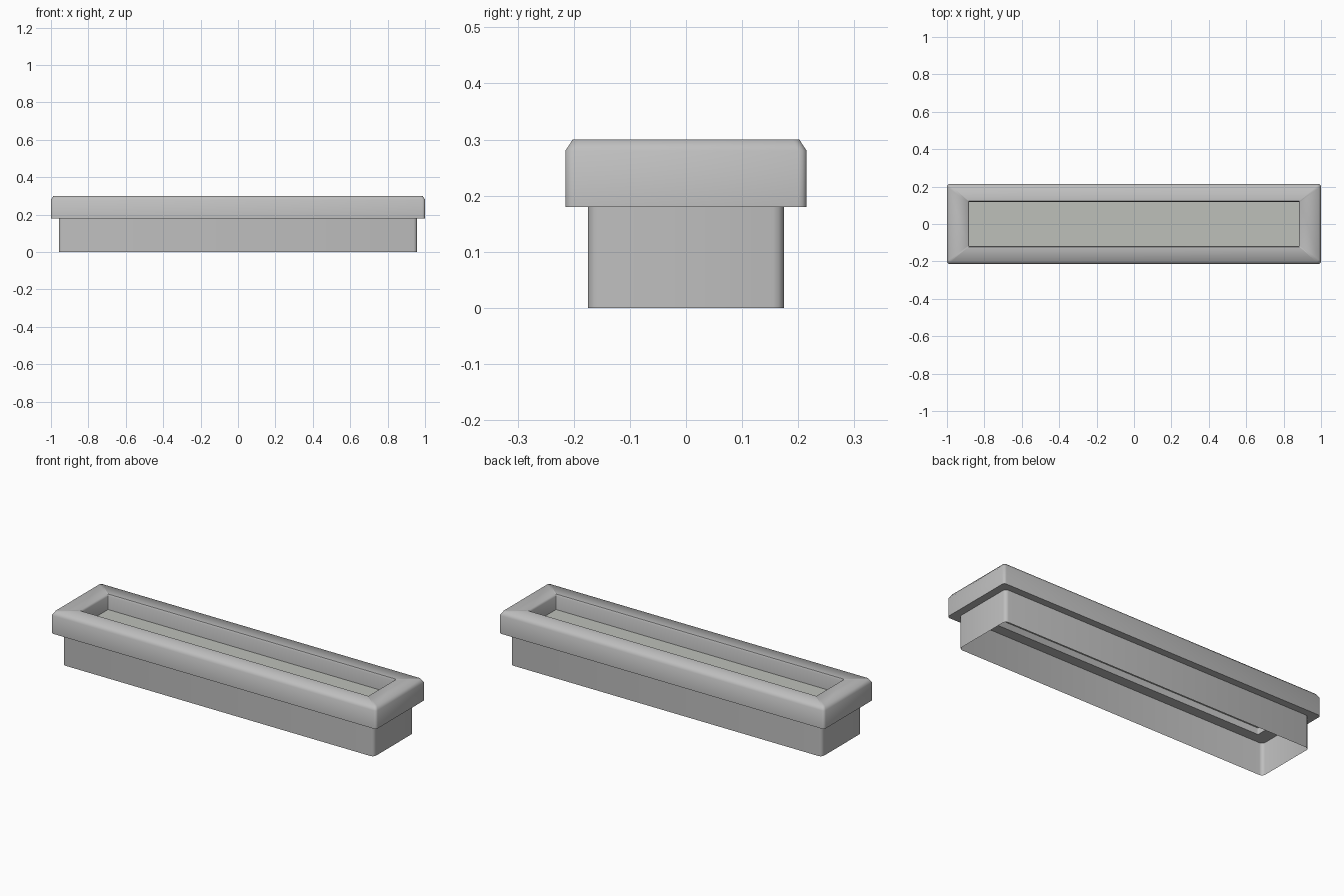
import bpy, bmesh, math

if "Cube" in bpy.data.objects:
    bpy.data.objects.remove(bpy.data.objects["Cube"])


def material(name, rgb):
    m = bpy.data.materials.new(name)
    m.diffuse_color = (*rgb, 1)
    m.use_nodes = True
    m.node_tree.nodes["Principled BSDF"].inputs["Base Color"].default_value = m.diffuse_color
    return m


grey = material("warm grey", (0.52, 0.52, 0.52))
floor_grey = material("pale stone", (0.51, 0.525, 0.49))


def ring(bm, hx, hy, z, r, seg=3):
    """Rounded rectangle of vertices at height z."""
    verts = []
    for i, (sx, sy) in enumerate([(1, 1), (-1, 1), (-1, -1), (1, -1)]):
        for k in range(seg + 1):
            a = math.pi / 2 * (i + k / seg)
            verts.append(bm.verts.new((sx * (hx - r) + r * math.cos(a),
                                       sy * (hy - r) + r * math.sin(a), z)))
    return verts


def loft(name, sections, mat, closed=False, cap=False, smooth=60):
    """Skin a stack of rounded rectangles (half x, half y, z, corner radius)."""
    bm = bmesh.new()
    rings = [ring(bm, *s) for s in sections]
    pairs = list(zip(rings, rings[1:]))
    if closed:
        pairs.append((rings[-1], rings[0]))
    for a, b in pairs:
        n = len(a)
        for i in range(n):
            j = (i + 1) % n
            bm.faces.new((a[i], a[j], b[j], b[i]))
    if cap:
        bm.faces.new(rings[-1])
    me = bpy.data.meshes.new(name)
    bm.to_mesh(me)
    bm.free()
    me.materials.append(mat)
    ob = bpy.data.objects.new(name, me)
    bpy.context.collection.objects.link(ob)
    bpy.ops.object.select_all(action='DESELECT')
    ob.select_set(True)
    bpy.context.view_layer.objects.active = ob
    bpy.ops.object.shade_smooth_by_angle(angle=math.radians(smooth))
    return ob


# Thin-walled trough, open underneath
loft("trough_wall", [(0.958, 0.175, 0.0, 0.02),
                     (0.958, 0.175, 0.18, 0.02)], grey)

# Overhanging rim with chamfered top edge and rectangular opening
loft("rim", [(1.0, 0.215, 0.18, 0.015),
             (1.0, 0.215, 0.28, 0.015),
             (0.987, 0.202, 0.30, 0.012),
             (0.888, 0.122, 0.30, 0.004),
             (0.882, 0.118, 0.29, 0.004),
             (0.882, 0.118, 0.18, 0.004)], grey, closed=True)

# Recessed panel filling the opening
loft("recessed_panel", [(0.883, 0.119, 0.210, 0.004),
                        (0.883, 0.119, 0.216, 0.004)], floor_grey, cap=True)
